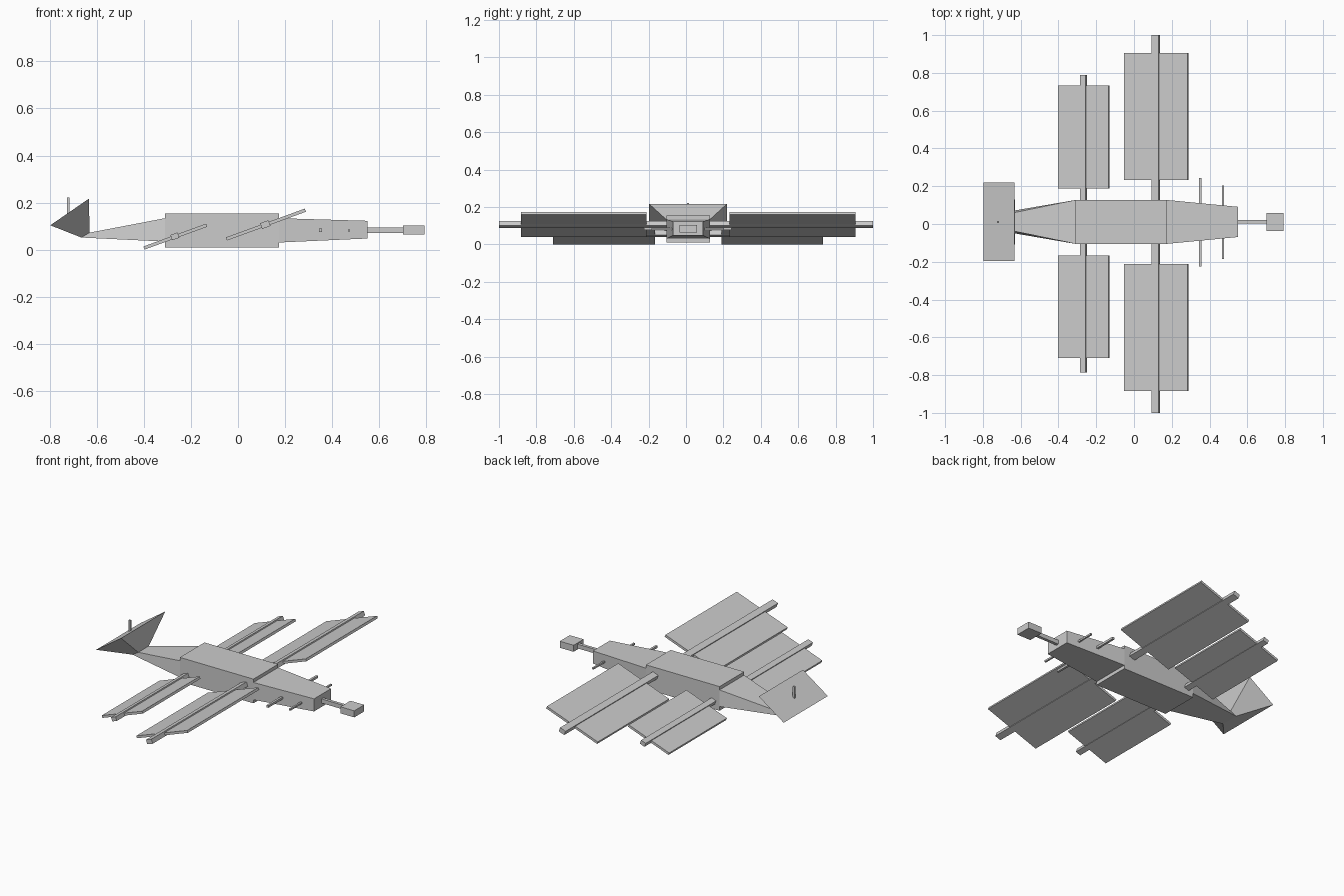
import bpy, bmesh, math
from mathutils import Matrix, Vector

if "Cube" in bpy.data.objects:
    bpy.data.objects.remove(bpy.data.objects["Cube"])

CY = 0.011  # lengthwise axis of the craft


def loft(name, a, b):
    """Solid between two four-cornered sections; each is (x, z, half width) low, then high."""
    bm = bmesh.new()
    rings = []
    for (x0, z0, w0), (x1, z1, w1) in (a, b):
        rings.append([bm.verts.new(p) for p in (
            (x0, CY - w0, z0), (x0, CY + w0, z0), (x1, CY + w1, z1), (x1, CY - w1, z1))])
    bm.faces.new(rings[0])
    bm.faces.new(rings[1][::-1])
    for i in range(4):
        j = (i + 1) % 4
        bm.faces.new((rings[0][i], rings[1][i], rings[1][j], rings[0][j]))
    bmesh.ops.recalc_face_normals(bm, faces=bm.faces)
    me = bpy.data.meshes.new(name)
    bm.to_mesh(me)
    bm.free()
    ob = bpy.data.objects.new(name, me)
    bpy.context.collection.objects.link(ob)
    return ob


def box(name, x, y0, y1, z, sx, sz, pitch=0):
    """Box centred at x, z, spanning y0..y1, pitched about the y axis."""
    bm = bmesh.new()
    bmesh.ops.create_cube(bm, size=1)
    bm.transform(Matrix.Translation(Vector((x, (y0 + y1) / 2, z)))
                 @ Matrix.Rotation(math.radians(-pitch), 4, 'Y')
                 @ Matrix.Diagonal((sx, y1 - y0, sz, 1)))
    me = bpy.data.meshes.new(name)
    bm.to_mesh(me)
    bm.free()
    ob = bpy.data.objects.new(name, me)
    bpy.context.collection.objects.link(ob)
    return ob


# Fuselage: raised middle block with tapering front and rear
W = 0.116
loft("body_middle", ((-0.31, 0.01, W), (-0.31, 0.154, W)), ((0.175, 0.01, W), (0.175, 0.154, W)))
loft("body_front", ((0.175, 0.031, W), (0.175, 0.134, W)), ((0.55, 0.048, 0.08), (0.55, 0.123, 0.08)))
tail_root = ((-0.665, 0.052, 0.055), (-0.63, 0.073, 0.05))
loft("body_rear", tail_root, ((-0.31, 0.035, W), (-0.31, 0.134, W)))

# Flared tail with a small mast
loft("tail", ((-0.797, 0.104, 0.208), (-0.633, 0.217, 0.208)), tail_root)
box("tail_mast", -0.721, CY - 0.006, CY + 0.006, 0.184, 0.011, 0.076)

# Nose boom and sensor head
box("nose_boom", 0.625, CY - 0.009, CY + 0.009, 0.083, 0.16, 0.025)
box("nose_head", 0.746, CY - 0.047, CY + 0.047, 0.084, 0.091, 0.039)

# Cross rods through the front body
box("cross_rod_rear", 0.35, -0.224, 0.244, 0.083, 0.013, 0.013)
box("cross_rod_front", 0.471, -0.185, 0.203, 0.082, 0.01, 0.01)

# Pitched wing spars, each carrying a panel on both sides
box("front_spar", 0.116, -1.0, 1.0, 0.107, 0.038, 0.026, 20)
box("rear_spar", -0.268, -0.785, 0.79, 0.057, 0.032, 0.024, 20)
for label, x, z, chord, inner, outer in (("front", 0.118, 0.107, 0.357, 0.222, 0.894),
                                         ("rear", -0.266, 0.056, 0.283, 0.178, 0.721)):
    for side, s in (("left", 1), ("right", -1)):
        y0, y1 = sorted((CY + s * inner, CY + s * outer))
        box(f"{label}_wing_{side}", x, y0, y1, z, chord, 0.014, 20)
